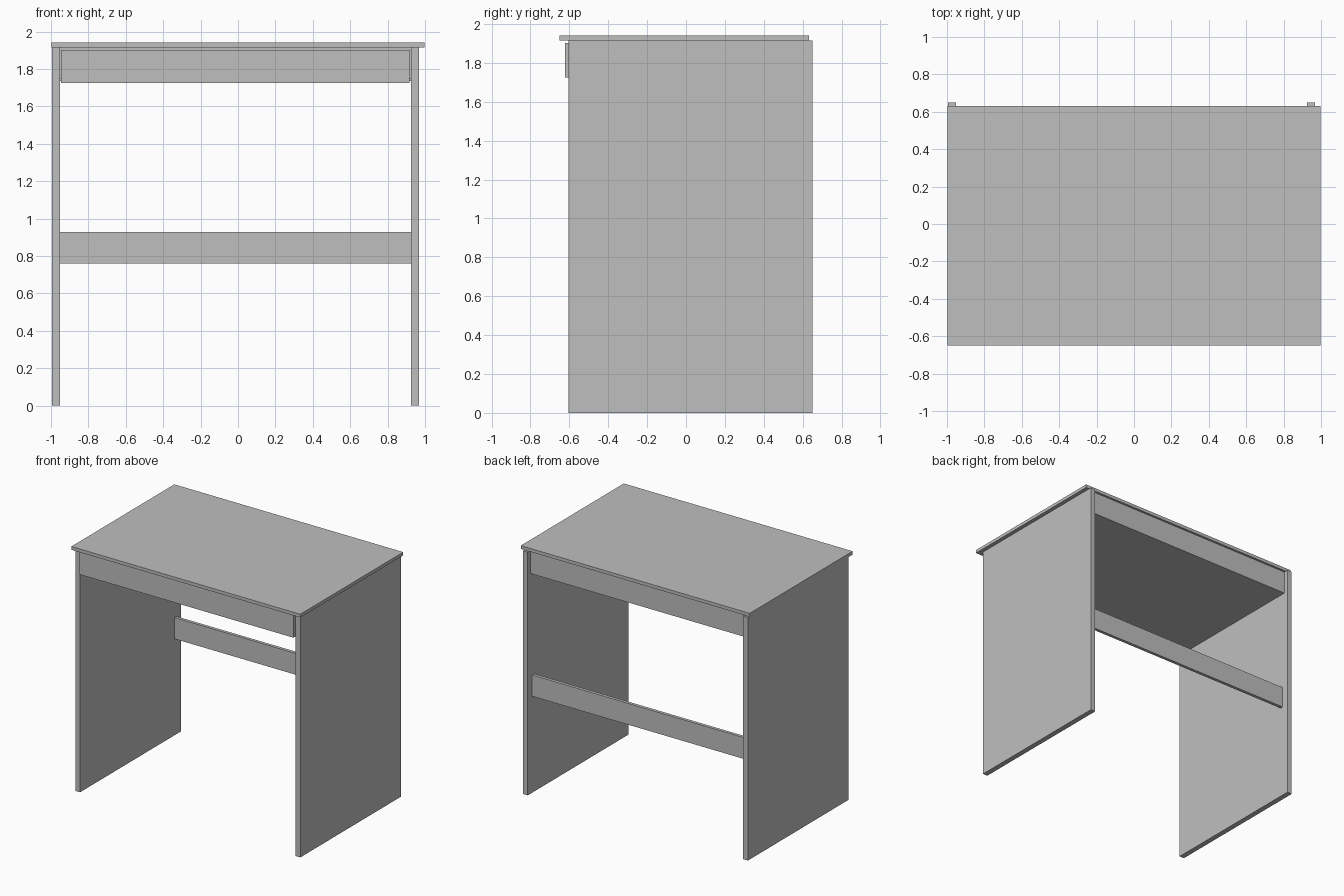
import bpy

cube = bpy.data.objects.get("Cube")
if cube:
    bpy.data.objects.remove(cube, do_unlink=True)

GREY = (0.52, 0.52, 0.52, 1.0)
mat = bpy.data.materials.new("light_grey")
mat.use_nodes = True
mat.diffuse_color = GREY
bsdf = next(n for n in mat.node_tree.nodes if n.type == "BSDF_PRINCIPLED")
bsdf.inputs["Base Color"].default_value = GREY


def board(name, xs, ys, zs):
    """Flat board spanning the given ranges."""
    spans = (xs, ys, zs)
    bpy.ops.mesh.primitive_cube_add(size=1, location=[sum(s) / 2 for s in spans])
    obj = bpy.context.object
    obj.name = name
    obj.scale = [s[1] - s[0] for s in spans]
    bpy.ops.object.transform_apply(location=False, rotation=False, scale=True)
    obj.data.materials.append(mat)
    return obj


TOP, UNDER = 1.942, 1.916
INNER = (-0.953, 0.925)
BACK = 0.65

# Desk top, overhanging the front and one side
board("desk_top", (-0.998, 0.998), (-BACK, 0.632), (UNDER, TOP))

# Full-height side panels
board("right_side_panel", (-0.995, INNER[0]), (-0.605, BACK), (0, UNDER))
board("left_side_panel", (INNER[1], 0.967), (-0.605, BACK), (0, UNDER))

# Drawer front, standing slightly proud of the panels
board("drawer_front", (-0.946, 0.918), (-0.622, -0.59), (1.725, 1.902))

# Drawer bottom and upper back rail
board("drawer_bottom", INNER, (-0.59, 0.6), (1.735, 1.75))
board("upper_back_rail", INNER, (0.59, 0.615), (1.735, UNDER))

# Lower stretcher between the panels
board("lower_back_rail", INNER, (0.57, 0.595), (0.76, 0.928))
